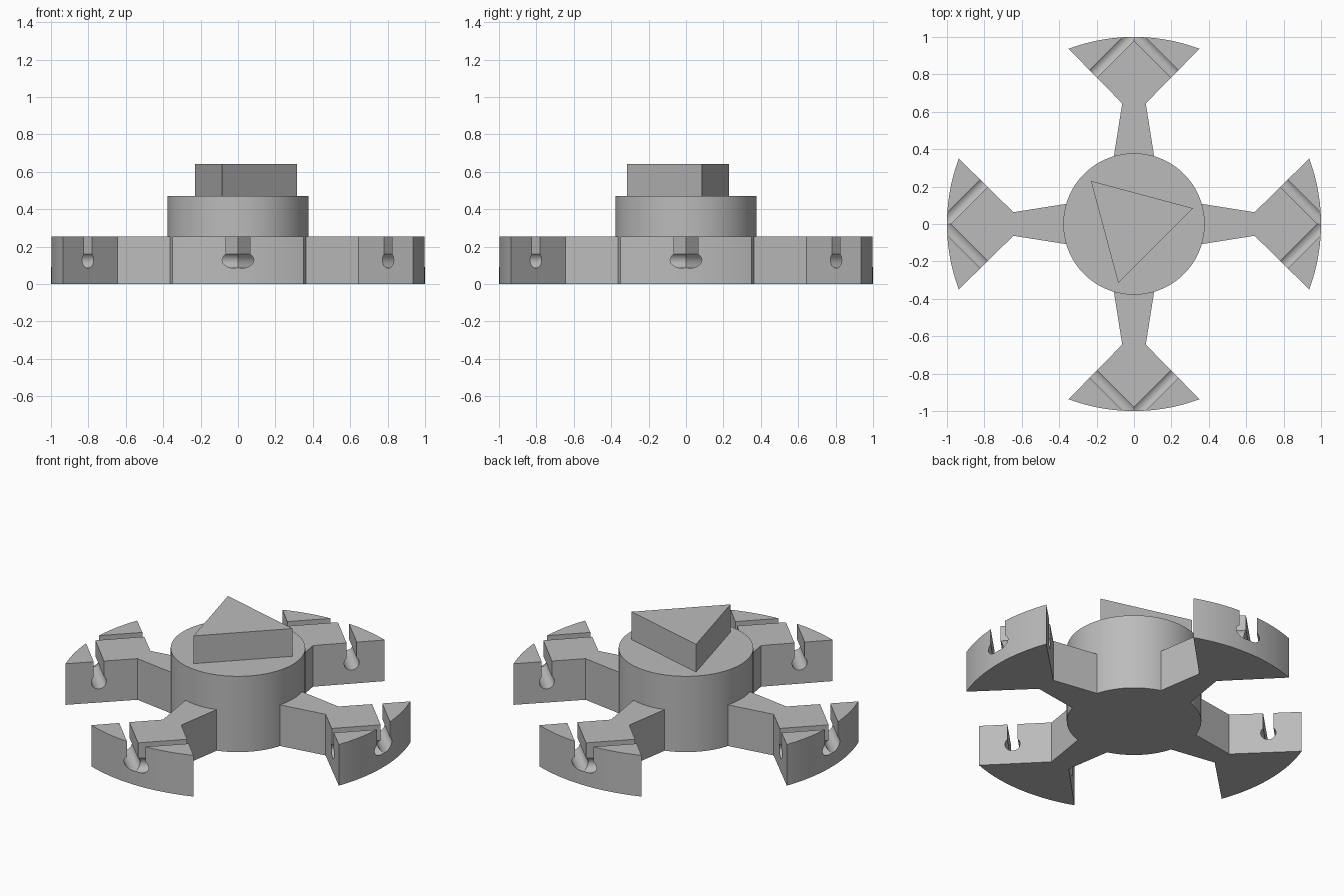
import bpy, bmesh
from math import pi, sin, cos, radians, sqrt, asin
from mathutils import Matrix, Vector

cube = bpy.data.objects.get("Cube")
if cube:
    bpy.data.objects.remove(cube, do_unlink=True)

ARM_H, HUB_H, TOP_H = 0.255, 0.47, 0.642
HUB_R, RIM_R = 0.378, 1.0

grey = bpy.data.materials.new("plain grey")
grey.use_nodes = True
colour = (0.5, 0.5, 0.5, 1)
grey.diffuse_color = colour
grey.node_tree.nodes["Principled BSDF"].inputs["Base Color"].default_value = colour


def add_object(name, mesh):
    obj = bpy.data.objects.new(name, mesh)
    bpy.context.scene.collection.objects.link(obj)
    return obj


def prism(name, outline, start, end, frame=Matrix()):
    """Extrude a 2D outline along the local z axis of the given frame."""
    bm = bmesh.new()
    low = [bm.verts.new(frame @ Vector((x, y, start))) for x, y in outline]
    high = [bm.verts.new(frame @ Vector((x, y, end))) for x, y in outline]
    bm.faces.new(low)
    bm.faces.new(high)
    for i in range(len(low)):
        j = (i + 1) % len(low)
        bm.faces.new((low[i], low[j], high[j], high[i]))
    bmesh.ops.recalc_face_normals(bm, faces=bm.faces)
    mesh = bpy.data.meshes.new(name)
    bm.to_mesh(mesh)
    bm.free()
    mesh.materials.append(grey)
    return add_object(name, mesh)


def smooth(mesh):
    mesh.shade_smooth()
    mesh.set_sharp_from_angle(angle=radians(30))


def arc(radius, a, b, steps):
    return [(radius * cos(a + (b - a) * i / steps), radius * sin(a + (b - a) * i / steps))
            for i in range(steps + 1)]


# Round hub with a triangular key on top
hub = prism("hub", arc(HUB_R, 0, 2 * pi, 128)[:-1], 0, HUB_H)
smooth(hub.data)
prism("triangular_key", arc(0.326, radians(15), radians(255), 2), HUB_H, TOP_H)

# Arm outline: tapered neck, flared head, curved rim
root, flare = asin(0.108 / HUB_R), asin(0.35 / RIM_R)
outline = arc(HUB_R - 0.001, pi / 2 + root, pi / 2 - root, 8)
outline += [(0.063, 0.645)]
outline += arc(RIM_R, pi / 2 - flare, pi / 2 + flare, 24)
outline += [(-0.063, 0.645)]
arm = prism("arm_back", outline, 0, ARM_H)

# Keyhole cutters: round bore with a narrow slot open to the top
bore, slot = 0.043, 0.029
tilt = asin(slot / bore)
keyhole = arc(bore, pi / 2 - tilt, -3 * pi / 2 + tilt, 32)
keyhole += [(-slot, ARM_H), (slot, ARM_H)]
cutters = []
for side in (1, -1):
    across = Vector((side, 1, 0)) / sqrt(2)
    along = Vector((-side, 1, 0)) / sqrt(2)
    frame = Matrix((across, (0, 0, 1), along)).transposed().to_4x4()
    frame.translation = across * 1.02 / sqrt(2) + Vector((0, 0, ARM_H / 2))
    cutter = prism("keyhole_cutter", keyhole, 0.3, 0.9, frame)
    cutter.hide_render = True
    cutters.append(cutter)
    mod = arm.modifiers.new("keyhole", 'BOOLEAN')
    mod.operation, mod.solver, mod.object = 'DIFFERENCE', 'EXACT', cutter

# Bake the cuts, then repeat the arm around the hub
depsgraph = bpy.context.evaluated_depsgraph_get()
cut_mesh = bpy.data.meshes.new_from_object(arm.evaluated_get(depsgraph))
arm.modifiers.clear()
arm.data = cut_mesh
smooth(cut_mesh)
for cutter in cutters:
    bpy.data.objects.remove(cutter, do_unlink=True)
for i, place in enumerate(("right", "front", "left"), 1):
    add_object("arm_" + place, cut_mesh).rotation_euler.z = i * pi / 2
